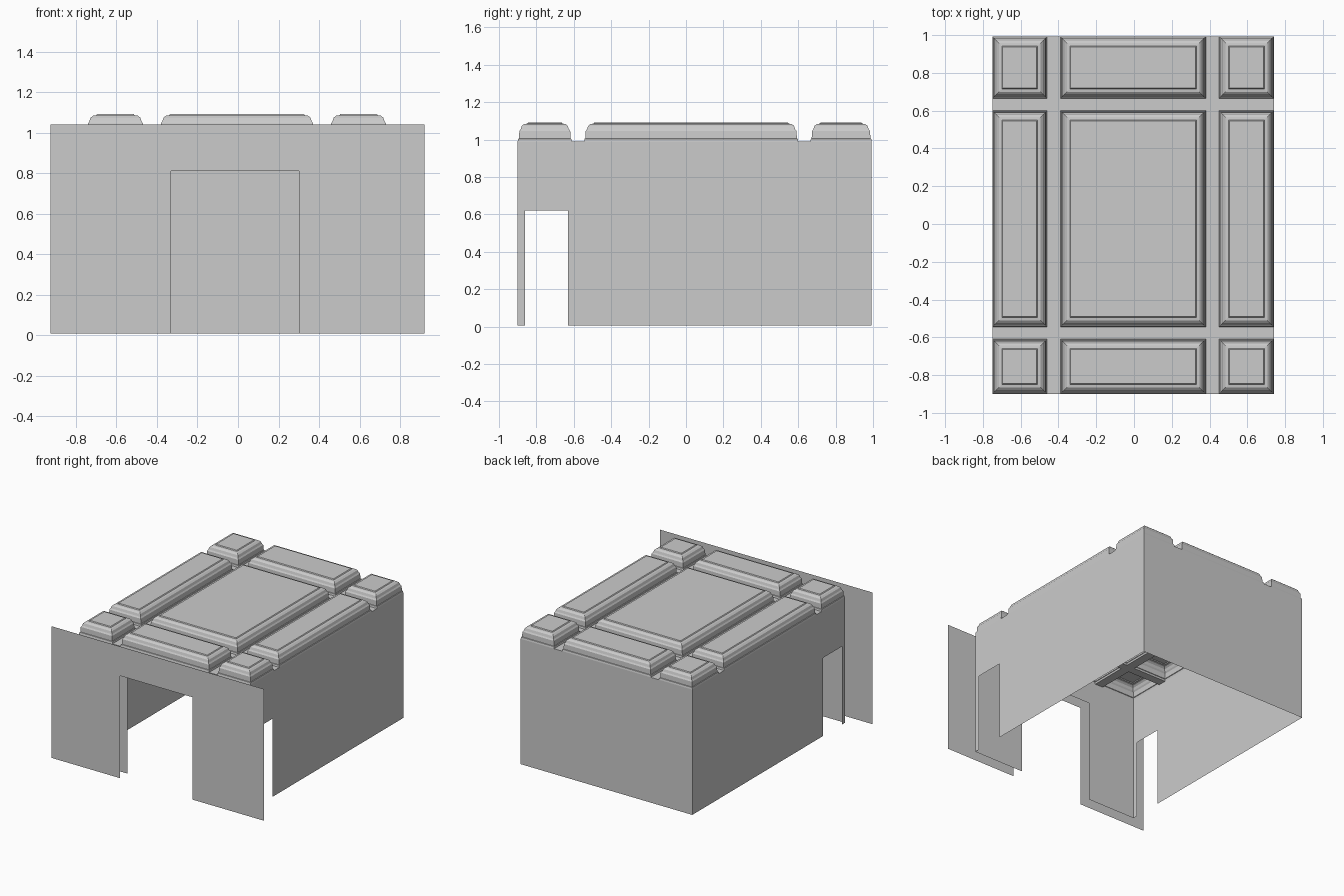
import bpy

if "Cube" in bpy.data.objects:
    bpy.data.objects.remove(bpy.data.objects["Cube"])

FLOOR, BASE, BEAM_Z = 0.007, 0.07, 0.99
DOOR_X = (-0.33, 0.30)
SIDE_DOOR = (-0.86, -0.63)


def mesh_object(name, verts, faces):
    me = bpy.data.meshes.new(name)
    me.from_pydata(verts, [], faces)
    me.update()
    ob = bpy.data.objects.new(name, me)
    bpy.context.collection.objects.link(ob)
    return ob


def sheet(name, us, vs, place, keep):
    """Flat grid of cells; keep(i, j) chooses which cells exist."""
    n = len(us)
    verts = [place(u, v) for v in vs for u in us]
    faces = [(j * n + i, j * n + i + 1, (j + 1) * n + i + 1, (j + 1) * n + i)
             for j in range(len(vs) - 1) for i in range(n - 1) if keep(i, j)]
    used = sorted({k for f in faces for k in f})
    remap = {k: a for a, k in enumerate(used)}
    return mesh_object(name, [verts[k] for k in used],
                       [[remap[k] for k in f] for f in faces])


def wall(name, u0, u1, top, place, door=None, door_top=0.0):
    """Wall with an optional doorway, plus a separate skirting strip."""
    us = [u0, *door, u1] if door else [u0, u1]
    vs = [BASE, door_top, top] if door else [BASE, top]
    sheet(name, us, vs, place, lambda i, j: not (door and i == 1 and j == 0))
    sheet(name + "_skirting", us, [FLOOR, BASE], place,
          lambda i, j: not (door and i == 1))


# Outer facade with doorway
wall("facade", -0.925, 0.92, 1.04, lambda u, v: (u, -0.993, v), DOOR_X, 0.81)

# Room walls
X0, X1, Y0, Y1 = -0.75, 0.74, -0.90, 0.993
wall("front_wall", X0, X1, BEAM_Z, lambda u, v: (u, Y0, v), DOOR_X, 0.81)
wall("back_wall", X0, X1, BEAM_Z, lambda u, v: (u, Y1, v))
for side, x in (("left", X0), ("right", X1)):
    wall(side + "_wall", Y0, Y1, BEAM_Z, lambda u, v: (x, u, v), SIDE_DOOR, 0.62)

# Ceiling beams between the coffers
xs = [X0, -0.46, -0.39, 0.38, 0.45, X1]
ys = [Y0, -0.61, -0.545, 0.60, 0.665, Y1]
sheet("ceiling_beams", xs, ys, lambda u, v: (u, v, BEAM_Z),
      lambda i, j: i % 2 or j % 2)

# Raised coffers: stepped moulding profile as (inset, height)
PROFILE = [(0, 0.99), (0.003, 1.004), (0.007, 1.006), (0.009, 1.045),
           (0.016, 1.055), (0.022, 1.073), (0.034, 1.083), (0.05, 1.085),
           (0.055, 1.091)]


def coffer(name, x0, x1, y0, y1):
    verts, faces = [], []
    for d, z in PROFILE:
        verts += [(x0 + d, y0 + d, z), (x1 - d, y0 + d, z),
                  (x1 - d, y1 - d, z), (x0 + d, y1 - d, z)]
    for r in range(len(PROFILE) - 1):
        a = r * 4
        for k in range(4):
            n = (k + 1) % 4
            faces.append((a + k, a + n, a + 4 + n, a + 4 + k))
    t = (len(PROFILE) - 1) * 4
    faces.append((t, t + 1, t + 2, t + 3))
    mesh_object(name, verts, faces)


for i in (0, 2, 4):
    for j in (0, 2, 4):
        coffer(f"coffer_{i // 2}_{j // 2}", xs[i], xs[i + 1], ys[j], ys[j + 1])
